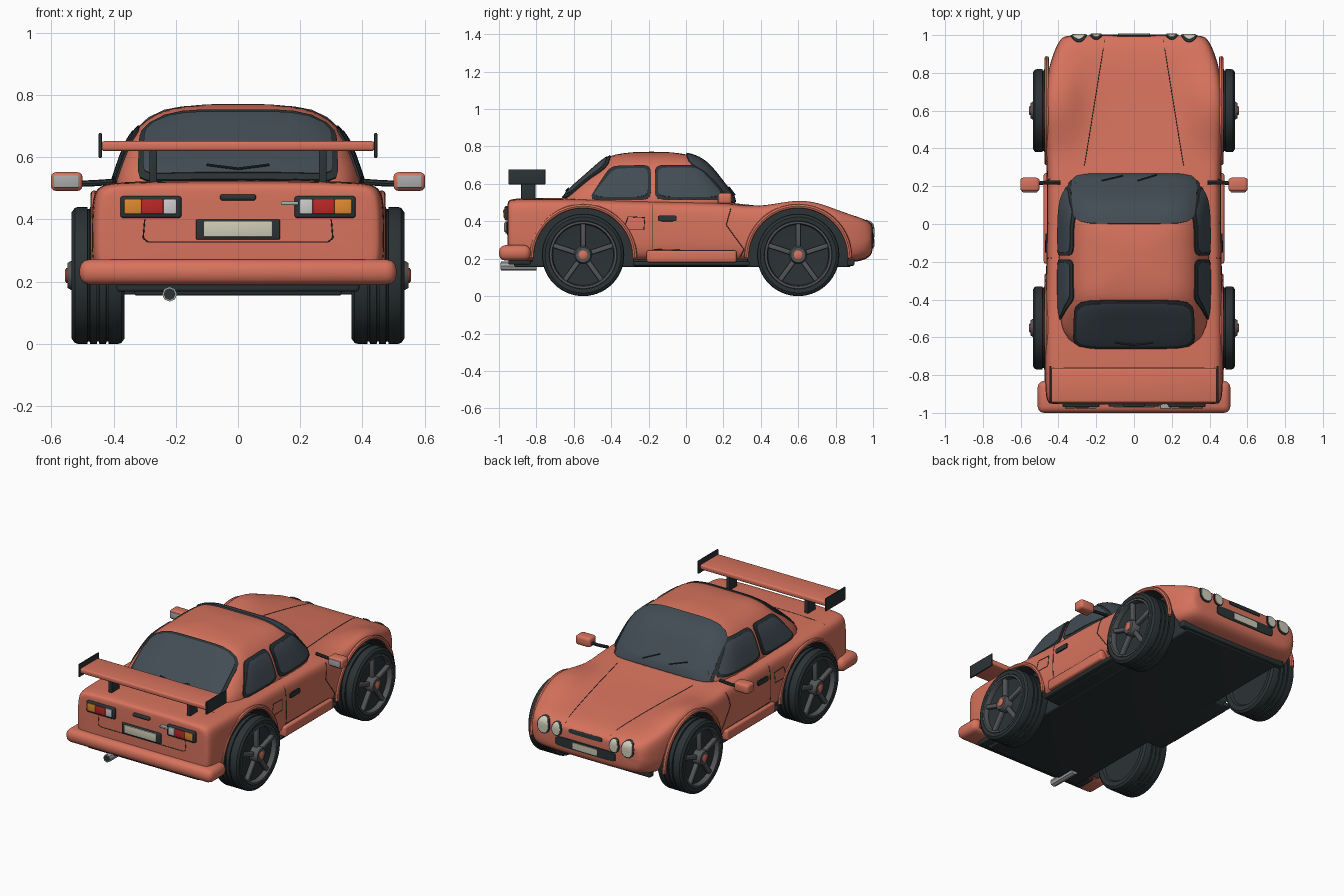
import bpy, bmesh
from math import sin, cos, pi, radians
from mathutils import Vector, Matrix
from mathutils.bvhtree import BVHTree

if "Cube" in bpy.data.objects:
    bpy.data.objects.remove(bpy.data.objects["Cube"])

def mat(name, *c):
    m = bpy.data.materials.new(name)
    m.diffuse_color = (*c, 1)
    m.use_nodes = True
    m.node_tree.nodes["Principled BSDF"].inputs["Base Color"].default_value = m.diffuse_color
    return m

PAINT = mat("paint", .68, .17, .11)
DARK = mat("rubber", .025, .033, .036)
GLASS = mat("glass", .055, .073, .09)
METAL = mat("metal", .4, .4, .4)
RIM = mat("rim", .085, .09, .095)
CREAM = mat("plate", .62, .6, .47)
RED = mat("red_lens", .5, .02, .02)
AMBER = mat("amber_lens", .75, .25, .03)
WHITE = mat("white_lens", .7, .7, .72)

def finish(name, bm, m, mirror=False, weld=True):
    if weld:
        bmesh.ops.remove_doubles(bm, verts=bm.verts, dist=1e-5)
    bmesh.ops.recalc_face_normals(bm, faces=bm.faces)
    me = bpy.data.meshes.new(name)
    bm.to_mesh(me)
    bm.free()
    me.materials.append(m)
    for p in me.polygons:
        p.use_smooth = True
    ob = bpy.data.objects.new(name, me)
    bpy.context.collection.objects.link(ob)
    if mirror:
        ob.modifiers.new("mirror", 'MIRROR').use_mirror_merge = False
    return ob

def loft(name, rings, m, cap=True, sub=0):
    bm = bmesh.new()
    vs = [[bm.verts.new(p) for p in r] for r in rings]
    n = len(vs[0])
    for a, b in zip(vs, vs[1:]):
        for i in range(n):
            bm.faces.new((a[i], a[(i+1) % n], b[(i+1) % n], b[i]))
    if cap:
        bm.faces.new(vs[0])
        bm.faces.new(vs[-1])
    ob = finish(name, bm, m)
    if sub:
        ob.modifiers.new("sub", 'SUBSURF').levels = sub
    return ob

def box(name, lo, hi, m, bev=.005, mirror=False, rot=None):
    bm = bmesh.new()
    bmesh.ops.create_cube(bm, size=1)
    lo, hi = Vector(lo), Vector(hi)
    for v in bm.verts:
        v.co = (lo+hi)/2 + Vector(a*b for a, b in zip(v.co, hi-lo))
    bmesh.ops.bevel(bm, geom=bm.edges[:], offset=bev, segments=3, affect='EDGES', profile=.5)
    if rot:
        bmesh.ops.transform(bm, matrix=rot, verts=bm.verts)
    return finish(name, bm, m, mirror)

def lathe(name, prof, centres, m, seg=56, mirror=True):
    # profile of (radius, x) spun about an axis along x
    bm = bmesh.new()
    for cy, cz in centres:
        vs = [[bm.verts.new((x, cy+r*cos(2*pi*i/seg), cz+r*sin(2*pi*i/seg)))
               for i in range(seg)] for r, x in prof]
        for a, b in zip(vs, vs[1:]):
            for i in range(seg):
                bm.faces.new((a[i], a[(i+1) % seg], b[(i+1) % seg], b[i]))
    return finish(name, bm, m, mirror)

def squircle(t, n):
    c, s = cos(t), sin(t)
    k = (abs(c)**n + abs(s)**n)**(-1/n)
    return c*k, s*k

# lower body: y, half width, bottom, shoulder height, centre height
stations = [(-.955, .43, .22, .49, .495), (-.95, .452, .20, .508, .513), (-.92, .468, .185, .518, .522),
            (-.8, .472, .18, .518, .524), (-.55, .474, .18, .517, .525), (-.3, .465, .18, .508, .52),
            (0, .46, .18, .502, .51), (.2, .46, .18, .497, .505), (.3, .462, .18, .485, .492),
            (.4, .466, .18, .482, .478), (.5, .47, .18, .502, .468), (.6, .474, .18, .518, .458),
            (.7, .47, .18, .507, .449), (.8, .458, .18, .468, .437), (.88, .435, .18, .437, .427),
            (.95, .408, .19, .415, .412), (.99, .38, .215, .388, .39), (1.0, .35, .25, .365, .37)]
rings = []
for y, w, zb, zs, zc in stations:
    h = [(.8*w, zb), (.96*w, zb+.02), (w, zb+.08), (w, (zb+zs)/2), (.995*w, zs-.06),
         (.965*w, zs-.014), (.87*w, zs), (.7*w, zs*.75+zc*.25), (.52*w, zc), (.25*w, zc)]
    rings.append([(x, y, z) for x, z in h] + [(0, y, zc)] + [(-x, y, z) for x, z in h[::-1]] + [(0, y, zb)])
body = loft("body", rings, PAINT, sub=2)

# cabin: height, front y, rear y, half width
levels = [(.46, .30, -.71, .42), (.53, .255, -.66, .397), (.60, .20, -.585, .374), (.66, .155, -.515, .35),
          (.71, .11, -.46, .31), (.74, .065, -.42, .265), (.758, .01, -.385, .215),
          (.768, -.07, -.3, .14), (.772, -.12, -.25, .07)]
rings = []
for z, f, r, w in levels:
    pts = [squircle(2*pi*i/48, 6) for i in range(48)]
    rings.append([(w*a, (f+r)/2 + (f-r)/2*b, z) for a, b in pts])
cabin = loft("cabin", rings, PAINT, sub=1)

# surface lookup used to lay glass, lamps and seams onto the shell
deps = bpy.context.evaluated_depsgraph_get()
V, F = [], []
for ob in (body, cabin):
    me, o = ob.evaluated_get(deps).data, len(V)
    V += [v.co.copy() for v in me.vertices]
    F += [[i+o for i in p.vertices] for p in me.polygons]
tree = BVHTree.FromPolygons(V, F)

def project(a, b, view, off):
    o, d = {'top': ((a, b, 2), (0, 0, -1)), 'side': ((2, a, b), (-1, 0, 0)),
            'rear': ((a, -2, b), (0, 1, 0)), 'front': ((a, 2, b), (0, -1, 0))}[view]
    p, n, _, _ = tree.ray_cast(Vector(o), Vector(d))
    return p + off*(n if n.dot(Vector(d)) < 0 else -n)

def patch(name, q, view, m, off=.005, n=7, grow=0, mirror=False):
    # rounded four-cornered panel laid on the shell
    R, S = 10, 48
    sg = ((-1, -1), (1, -1), (1, 1), (-1, 1))
    q = [(p[0]+s[0]*grow, p[1]+s[1]*grow) for p, s in zip(q, sg)]
    rings = []
    for k in range(R+1):
        ring = []
        for i in range(S):
            u, v = squircle(2*pi*i/S, n)
            u, v = u*max(k, .01)/R, v*max(k, .01)/R
            wt = [(1+u*s)*(1+v*t)/4 for s, t in sg]
            ring.append(project(sum(w*p[0] for w, p in zip(wt, q)), sum(w*p[1] for w, p in zip(wt, q)), view, off))
        rings.append(ring)
    ob = loft(name, rings, m, cap=False)
    sol = ob.modifiers.new("solid", 'SOLIDIFY')
    sol.thickness, sol.offset = .008, 0
    if mirror:
        ob.modifiers.new("mirror", 'MIRROR')

def rect(x0, x1, z0, z1):
    return [(x0, z0), (x1, z0), (x1, z1), (x0, z1)]

def tube(name, paths, r, m):
    cu = bpy.data.curves.new(name, 'CURVE')
    cu.dimensions, cu.bevel_depth, cu.bevel_resolution, cu.use_fill_caps = '3D', r, 2, True
    for pts in paths:
        sp = cu.splines.new('POLY')
        sp.points.add(len(pts)-1)
        for a, p in zip(sp.points, pts):
            a.co = (*p, 1)
    cu.materials.append(m)
    bpy.context.collection.objects.link(bpy.data.objects.new(name, cu))

def seam(name, pts, view, r=.002, off=0, mirror=False, m=DARK):
    path = [project(a[0]+(b[0]-a[0])*i/12, a[1]+(b[1]-a[1])*i/12, view, off)
            for a, b in zip(pts, pts[1:]) for i in range(13)]
    tube(name, [path] + ([[(-p.x, p.y, p.z) for p in path]] if mirror else []), r, m)

# glass with rubber surrounds
for name, q, view, mir in [
        ("windscreen", [(-.34, .26), (.34, .26), (.315, .005), (-.315, .005)], 'top', False),
        ("rear_window", [(-.31, -.645), (.31, -.645), (.30, -.415), (-.30, -.415)], 'top', False),
        ("door_window", [(-.155, .525), (.205, .525), (.07, .685), (-.155, .685)], 'side', True),
        ("quarter_window", [(-.51, .525), (-.2, .525), (-.2, .685), (-.39, .68)], 'side', True)]:
    patch(name+"_surround", q, view, DARK, .003, 7, .012, mir)
    patch(name, q, view, GLASS, .006, 7, -.004, mir)

# nose lamps, grilles and plates
for name, x, rx, rz in [("outer", .292, .036, .042), ("inner", .2, .027, .034)]:
    q = rect(x-rx, x+rx, .355-rz, .355+rz)
    patch(name+"_lamp_surround", q, 'front', DARK, .001, 2.2, .008, True)
    patch(name+"_lamp", q, 'front', CREAM, .005, 2.2, 0, True)
patch("upper_grille", rect(-.115, .115, .355, .38), 'front', DARK, .001)
patch("lower_grille", rect(-.21, .21, .255, .315), 'front', DARK, .001)
patch("front_plate", rect(-.085, .085, .265, .305), 'front', CREAM, .005, 20)
box("rear_plate_frame", (-.135, -.966, .335), (.135, -.93, .40), DARK)
box("rear_plate", (-.11, -.972, .344), (.11, -.95, .394), CREAM, .003)

# tail lamps and boot details
box("tail_lamp_housing", (.182, -.97, .405), (.378, -.93, .475), DARK, .008, True)
for name, a, b, m in [("reverse", .198, .24, WHITE), ("brake", .24, .31, RED), ("turn", .31, .366, AMBER)]:
    box(name+"_lens", (a, -.976, .418), (b, -.95, .465), m, .004, True)
box("boot_handle", (-.058, -.97, .461), (.058, -.94, .481), DARK, .008)
box("boot_trim_bar", (.138, -.978, .446), (.195, -.94, .458), METAL, .004)
seam("boot_seam", [(-.3, .4), (-.305, .34), (-.29, .328), (.29, .328), (.305, .34), (.3, .4)], 'rear')

# panel seams, wipers and handles
seam("bonnet_seam", [(.262, .31), (.155, .975)], 'top', mirror=True)
seam("deck_seam", [(-.43, -.76), (.43, -.76)], 'top', .0015)
seam("door_seam", [(-.18, .49), (-.18, .25), (.0, .245), (.26, .245)], 'side', mirror=True)
seam("door_front_seam", [(.24, .47), (.215, .38), (.31, .25), (.29, .21)], 'side', mirror=True)
seam("filler_seam", [(-.33, .36), (-.315, .355), (-.225, .355), (-.22, .42), (-.31, .425), (-.33, .36)], 'side', mirror=True)
patch("door_handle", rect(-.15, -.05, .40, .43), 'side', DARK, .006, mirror=True)
for x in (-.17, .02):
    seam("wiper", [(x, .22), (x+.1, .25)] if x > 0 else [(x, .22), (x+.11, .245)], 'top', .004, .013)
seam("rear_wiper", [(-.1, -.62), (0, -.632), (.1, -.62)], 'top', .004, .013)

# sills, underpan, rear bumper, exhaust
box("sill", (.43, -.21, .18), (.478, .27, .245), PAINT, .012, True)
box("sill_strip", (.4, -.28, .162), (.455, .34, .186), DARK, .01, True)
box("underpan", (-.335, -.92, .155), (.335, .88, .23), DARK, .01)
box("mid_underpan", (-.42, -.28, .158), (.42, .33, .2), DARK, .008)
box("nose_lip", (-.38, .86, .162), (.38, .9, .2), DARK, .008)
box("tail_valance", (-.39, -.95, .168), (.39, -.83, .21), DARK, .01)
box("rear_bumper", (-.51, -1.0, .19), (.51, -.83, .272), PAINT, .034)
tube("exhaust", [[(-.22, -.99, .16), (-.22, -.8, .16)]], .024, METAL)
tube("exhaust_bore", [[(-.22, -.992, .16), (-.22, -.95, .16)]], .019, DARK)

# rear wing
box("wing_blade", (-.44, -.945, .62), (.44, -.765, .652), PAINT, .01)
box("wing_end_plate", (.438, -.95, .598), (.448, -.752, .678), DARK, .003, True)
box("wing_strut", (.26, -.882, .5), (.285, -.805, .625), DARK, .004, True)

# door mirrors
box("mirror_shell", (.5, .172, .492), (.602, .245, .552), PAINT, .016, True)
box("mirror_glass", (.511, .168, .502), (.592, .18, .542), METAL, .004, True)
tube("mirror_arm", [[(s*.39, .22, .522), (s*.46, .22, .517), (s*.51, .215, .515)] for s in (1, -1)], .01, DARK)

# wheels and arches
axles = [("rear", -.55), ("front", .60)]
tyre = [(0, .38), (.165, .38), (.175, .367), (.203, .365), (.217, .375), (.22, .385)]
for x in (.42, .45, .48):
    tyre += [(.22, x-.004), (.213, x-.003), (.213, x+.003), (.22, x+.004)]
tyre += [(.22, .515), (.217, .525), (.203, .535), (.182, .533), (.178, .525)]
for name, y in axles:
    c = [(y, .22)]
    lathe(name+"_tyre", tyre, c, DARK)
    lathe(name+"_rim", [(.18, .52), (.179, .534), (.168, .534), (.163, .52), (.162, .5)], c, RIM)
    lathe(name+"_rim_dish", [(.17, .505), (.1, .498), (0, .498)], c, DARK)
    lathe(name+"_hub", [(.048, .49), (.048, .535), (.04, .548), (0, .548)], c, RIM, 32)
    lathe(name+"_hub_cap", [(.024, .54), (.024, .552), (.018, .556), (0, .556)], c, PAINT, 24)
    for k in range(5):
        turn = Matrix.Translation((0, y, .22)) @ Matrix.Rotation(2*pi*k/5, 4, 'X')
        box(name+"_spoke", (.5, -.013, .03), (.527, .013, .17), RIM, .006, True, turn)
    tube(name+"_arch_lip", [[(s*.462, y+.276*cos(a), .205+.276*sin(a))
         for a in [pi*i/40 for i in range(41)]] for s in (1, -1)], .013, PAINT)
cutter = lathe("arch_cutter", [(0, .335), (.27, .335), (.27, .7), (0, .7)], [(y, .205) for _, y in axles], DARK, 64)
cutter.hide_render = True
cut = body.modifiers.new("arches", 'BOOLEAN')
cut.object, cut.operation, cut.solver, cut.material_mode = cutter, 'DIFFERENCE', 'EXACT', 'TRANSFER'

# bake modifiers and curves, then smooth by angle
bpy.ops.object.select_all(action='SELECT')
bpy.context.view_layer.objects.active = body
bpy.ops.object.convert(target='MESH')
bpy.data.objects.remove(cutter)
bpy.ops.object.shade_smooth_by_angle(angle=radians(35))
